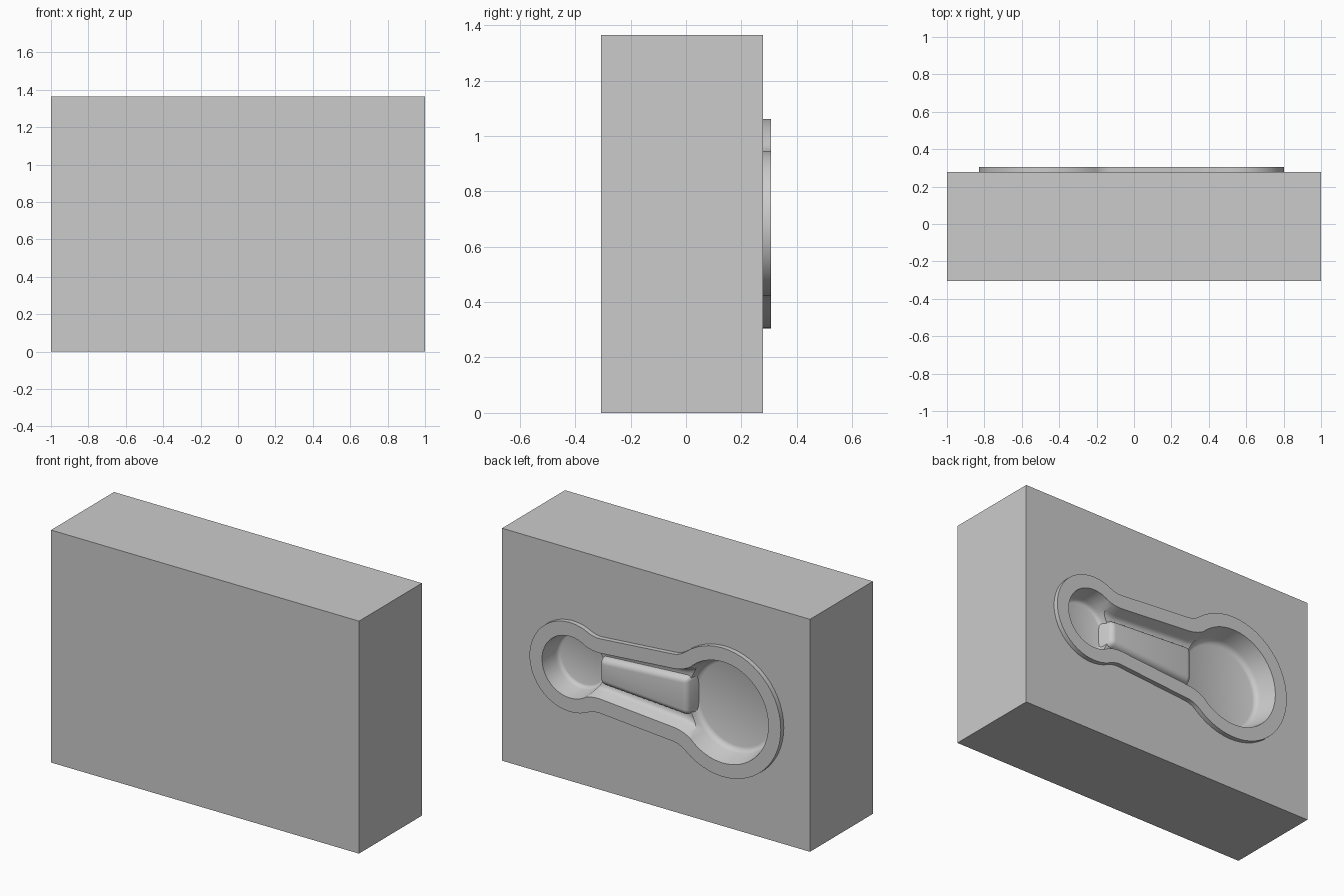
import bpy, bmesh, math
from mathutils import Vector

if "Cube" in bpy.data.objects:
    bpy.data.objects.remove(bpy.data.objects["Cube"])

ZC = 0.683                       # height of the cavity axis
FACE, TOP = 0.278, 0.306         # block back face and raised rim face
BIG, SMALL = (-0.452, 0.378), (0.54, 0.262)   # centre x, outer radius
SLOPE, HALF, FILLET = 0.079, 0.246, 0.15      # arm taper, half width, blend radius

grey = bpy.data.materials.new("plain_grey")
grey.diffuse_color = (0.6, 0.6, 0.6, 1)
grey.use_nodes = True
grey.node_tree.nodes["Principled BSDF"].inputs["Base Color"].default_value = grey.diffuse_color


def make(name, bm):
    bmesh.ops.recalc_face_normals(bm, faces=bm.faces)
    me = bpy.data.meshes.new(name)
    bm.to_mesh(me)
    bm.free()
    me.materials.append(grey)
    ob = bpy.data.objects.new(name, me)
    bpy.context.collection.objects.link(ob)
    return ob


def loft(name, loops):
    """Closed solid through rings of (x, y, z) points."""
    bm = bmesh.new()
    rings = [[bm.verts.new(p) for p in ring] for ring in loops]
    n = len(rings[0])
    for a, b in zip(rings, rings[1:]):
        for i in range(n):
            j = (i + 1) % n
            bm.faces.new((a[i], a[j], b[j], b[i]))
    bm.faces.new(rings[0])
    bm.faces.new(rings[-1])
    return make(name, bm)


def arc(c, r, a0, a1, n):
    return [(c[0] + r * math.cos(a0 + (a1 - a0) * i / n),
             c[1] + r * math.sin(a0 + (a1 - a0) * i / n)) for i in range(n + 1)]


def rod_outline(inset, y):
    """Two round ends joined by a tapered arm with blended corners."""
    norm = Vector((SLOPE, 1)).normalized()
    tan = Vector((norm.y, -norm.x))
    m, f = HALF * norm.y - inset, FILLET + inset
    half = []
    for (cx, r0), side in ((BIG, 1), (SMALL, -1)):
        b, r = Vector((cx, 0)), r0 - inset
        s = b.dot(tan) + side * math.sqrt((r + f) ** 2 - (m + f - b.dot(norm)) ** 2)
        c = norm * (m + f) + tan * s
        to_c, to_b = c - b, b - c
        end = arc(b, r, math.pi if side > 0 else 0, math.atan2(to_c.y, to_c.x), 20)
        blend = arc(c, f, math.atan2(to_b.y, to_b.x), math.atan2(-norm.y, -norm.x), 8)
        pts = end + blend[1:]
        half += pts if side > 0 else pts[::-1]
    full = half + [(x, -z) for x, z in half[-2:0:-1]]
    return [(x, y, ZC + z) for x, z in full]


def round_well(name, cx, profile):
    return loft(name, [[(x, y, ZC + z) for x, z in arc((cx, 0), r, 0, 2 * math.pi, 64)[:-1]]
                       for r, y in profile])


def boolean(target, tool, op):
    mod = target.modifiers.new(op, 'BOOLEAN')
    mod.operation, mod.solver, mod.object = op, 'EXACT', tool
    bpy.context.view_layer.objects.active = target
    bpy.ops.object.modifier_apply(modifier=mod.name)
    bpy.data.objects.remove(tool)


def shade(ob, degrees):
    bpy.ops.object.select_all(action='DESELECT')
    ob.select_set(True)
    bpy.context.view_layer.objects.active = ob
    bpy.ops.object.shade_smooth_by_angle(angle=math.radians(degrees))


# mould block
block = loft("mould_block", [[(-1, y, 0), (1, y, 0), (1, y, 1.365), (-1, y, 1.365)]
                             for y in (-TOP, FACE)])

# raised rim
boolean(block, loft("rim", [rod_outline(0, 0.1), rod_outline(0, TOP)]), 'UNION')

# shallow arm channel with rounded floor
channel = [(0.081, 0.33), (0.084, TOP), (0.104, 0.25), (0.110, 0.237),
           (0.121, 0.229), (0.138, 0.225)]
boolean(block, loft("channel_cutter", [rod_outline(o, y) for o, y in channel]), 'DIFFERENCE')

# deeper round wells at both ends
big = [(0.303, 0.33), (0.297, TOP), (0.274, 0.205), (0.268, 0.19), (0.258, 0.18), (0.244, 0.175)]
small = [(0.184, 0.33), (0.181, TOP), (0.168, 0.2), (0.164, 0.187), (0.158, 0.179), (0.148, 0.175)]
boolean(block, round_well("big_well_cutter", BIG[0], big), 'DIFFERENCE')
boolean(block, round_well("small_well_cutter", SMALL[0], small), 'DIFFERENCE')
shade(block, 32)

# raised tapered panel in the arm, with rounded edges
loops = []
for y, inset in ((0.15, 0), (0.262, 0.03)):
    x0, x1 = -0.215 + inset, 0.405 - inset
    h0, h1 = 0.135 - inset, 0.1 - inset
    loops.append([(x0, y, ZC - h0), (x1, y, ZC - h1), (x1, y, ZC + h1), (x0, y, ZC + h0)])
panel = loft("arm_panel", loops)
bevel = panel.modifiers.new("round", 'BEVEL')
bevel.width, bevel.segments = 0.026, 5
bpy.context.view_layer.objects.active = panel
bpy.ops.object.modifier_apply(modifier=bevel.name)
shade(panel, 40)
